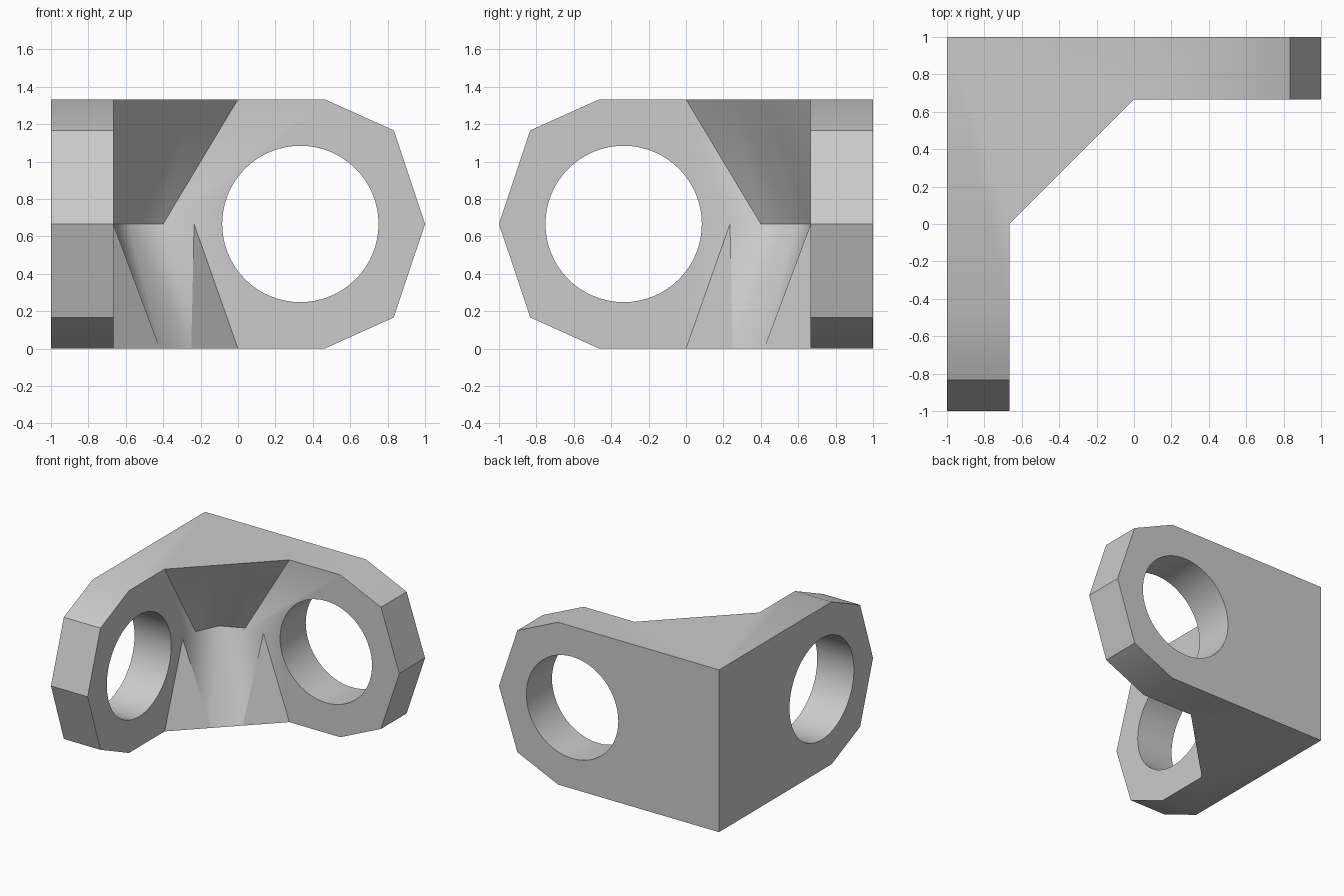
import bpy
import bmesh
from math import pi
from mathutils import Matrix, Vector

cube = bpy.data.objects.get("Cube")
if cube:
    bpy.data.objects.remove(cube)

INNER = 2 / 3       # inner face of each wall
MID = 2 / 3         # half height
TOP = 4 / 3
HOLE_RADIUS = 0.418

grey = bpy.data.materials.new("plain_grey")
grey.use_nodes = True
colour = (0.6, 0.6, 0.6, 1)
grey.diffuse_color = colour
grey.node_tree.nodes["Principled BSDF"].inputs["Base Color"].default_value = colour

bm = bmesh.new()
verts = {}


def swap(p):
    """Reflect across the bracket's diagonal plane."""
    return (-p[1], -p[0], p[2])


def vert(p):
    key = tuple(round(c, 4) for c in p)
    if key not in verts:
        verts[key] = bm.verts.new(key)
    return verts[key]


def face(*points):
    bm.faces.new([vert(p) for p in points])


def face_pair(*points):
    face(*points)
    face(*[swap(p) for p in reversed(points)])


def symmetric_face(*half):
    """Face crossing the diagonal, given by its points on one side."""
    face(*half, *[swap(p) for p in reversed(half) if swap(p) != p])


# Rounded end of a wall, from bottom to top
end = [(0.463, 0), (0.833, 0.167), (1, MID), (0.833, 1.167), (0.463, TOP)]
outer = [(x, 1, z) for x, z in end]
inner = [(x, INNER, z) for x, z in end]
corner_low, corner_high = (-1, 1, 0), (-1, 1, TOP)

# Gusset points on the back wall side
low, high = (0, INNER, 0), (0, INNER, TOP)
low_mid, high_mid = (-0.25, INNER - 0.25, 0), (-0.25, INNER - 0.25, TOP)
peak, waist = (-0.235, INNER, MID), (-0.4, INNER, MID)
centre = (-0.583, 0.583, MID)

# Walls
face_pair(corner_low, *outer, corner_high)
face_pair(low, *inner, high, waist, peak)
for i in range(len(end) - 1):
    face_pair(outer[i], inner[i], inner[i + 1], outer[i + 1])
symmetric_face(corner_low, outer[0], inner[0], low, low_mid)
symmetric_face(corner_high, outer[-1], inner[-1], high, high_mid)

# Pinched gusset between the walls
face_pair(low, peak, low_mid)
face_pair(peak, waist, low_mid)
face_pair(waist, centre, low_mid)
symmetric_face(centre, low_mid)
face_pair(high, high_mid, waist)
face_pair(high_mid, centre, waist)
symmetric_face(centre, high_mid)

bmesh.ops.recalc_face_normals(bm, faces=bm.faces)
mesh = bpy.data.meshes.new("corner_bracket")
bm.to_mesh(mesh)
bm.free()
mesh.materials.append(grey)
bracket = bpy.data.objects.new("corner_bracket", mesh)
bpy.context.collection.objects.link(bracket)
bpy.context.view_layer.objects.active = bracket
bracket.select_set(True)


# Round hole through each wall
def cut_hole(name, centre, axis):
    cutter_mesh = bpy.data.meshes.new(name)
    cb = bmesh.new()
    bmesh.ops.create_cone(cb, cap_ends=True, segments=64, radius1=HOLE_RADIUS,
                          radius2=HOLE_RADIUS, depth=0.6,
                          matrix=Matrix.Translation(Vector(centre)) @ Matrix.Rotation(pi / 2, 4, axis))
    cb.to_mesh(cutter_mesh)
    cb.free()
    cutter_mesh.materials.append(grey)
    cutter = bpy.data.objects.new(name, cutter_mesh)
    bpy.context.collection.objects.link(cutter)
    cutter.hide_render = True
    mod = bracket.modifiers.new(name, "BOOLEAN")
    mod.operation = "DIFFERENCE"
    mod.solver = "EXACT"
    mod.object = cutter
    bpy.ops.object.modifier_apply(modifier=mod.name)
    bpy.data.objects.remove(cutter)


hole = (1 / 3, 5 / 6, MID)
cut_hole("back_hole_cutter", hole, "X")
cut_hole("side_hole_cutter", swap(hole), "Y")

bpy.ops.object.shade_smooth_by_angle(angle=pi / 6)
